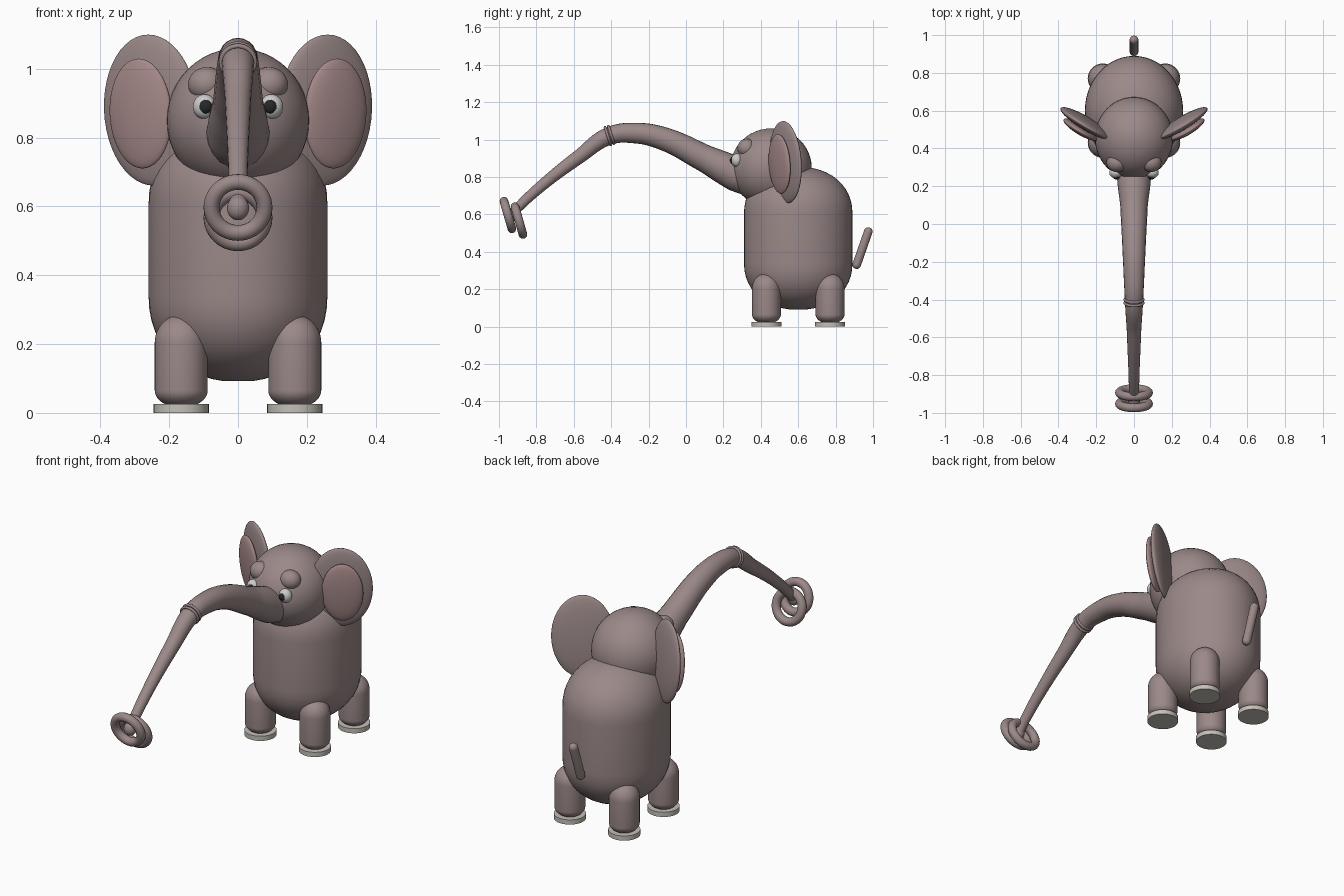
import bpy
import math
from mathutils import Vector

if "Cube" in bpy.data.objects:
    bpy.data.objects.remove(bpy.data.objects["Cube"])


def material(name, rgb):
    m = bpy.data.materials.new(name)
    m.diffuse_color = (*rgb, 1)
    m.use_nodes = True
    m.node_tree.nodes["Principled BSDF"].inputs["Base Color"].default_value = m.diffuse_color
    return m


SKIN = material("skin", (0.33, 0.25, 0.25))
PINK = material("ear_pink", (0.38, 0.25, 0.25))
NAIL = material("nail", (0.55, 0.53, 0.47))
WHITE = material("eye_white", (0.75, 0.78, 0.76))
BLACK = material("pupil_black", (0.02, 0.02, 0.02))


def finish(ob, name, mat, angle=60):
    ob.name = name
    ob.data.materials.append(mat)
    bpy.ops.object.shade_smooth_by_angle(angle=math.radians(angle))
    return ob


def ellipsoid(name, loc, size, mat=SKIN, rot=(0, 0, 0)):
    bpy.ops.mesh.primitive_uv_sphere_add(segments=48, ring_count=24, location=loc, rotation=rot)
    ob = bpy.context.object
    ob.scale = size
    return finish(ob, name, mat)


def ring(name, loc, major, minor, tilt):
    bpy.ops.mesh.primitive_torus_add(location=loc, rotation=(math.radians(tilt), 0, 0),
                                     major_radius=major, minor_radius=minor,
                                     major_segments=48, minor_segments=16)
    return finish(bpy.context.object, name, SKIN)


def tube(name, points):
    """Round tube through (y, z, radius) points on the centre plane."""
    cu = bpy.data.curves.new(name, 'CURVE')
    cu.dimensions = '3D'
    cu.bevel_depth = 1
    cu.bevel_resolution = 8
    cu.use_fill_caps = True
    sp = cu.splines.new('BEZIER')
    sp.bezier_points.add(len(points) - 1)
    for bp, (y, z, r) in zip(sp.bezier_points, points):
        bp.co = (0, y, z)
        bp.radius = r
        bp.handle_left_type = bp.handle_right_type = 'AUTO'
    ob = bpy.data.objects.new(name, cu)
    bpy.context.collection.objects.link(ob)
    bpy.ops.object.select_all(action='DESELECT')
    ob.select_set(True)
    bpy.context.view_layer.objects.active = ob
    bpy.ops.object.convert(target='MESH')
    return finish(bpy.context.object, name, SKIN, 40)


def capsule(name, a, b, rx, ry, dome_a, dome_b, power=2.0):
    """Lathed capsule from a to b with rounded ends of the given heights."""
    a, b = Vector(a), Vector(b)
    length = (b - a).length
    n, steps = 48, 12
    profile = []
    for i in range(1, steps + 1):
        t = i / steps * math.pi / 2
        profile.append((math.sin(t) ** (2 / power), dome_a * (1 - math.cos(t) ** (2 / power))))
    for i in range(steps, 0, -1):
        t = i / steps * math.pi / 2
        profile.append((math.sin(t) ** (2 / power), length - dome_b * (1 - math.cos(t) ** (2 / power))))
    verts = [(rx * r * math.cos(2 * math.pi * k / n), ry * r * math.sin(2 * math.pi * k / n), z)
             for r, z in profile for k in range(n)]
    faces = [(j * n + k, j * n + (k + 1) % n, (j + 1) * n + (k + 1) % n, (j + 1) * n + k)
             for j in range(len(profile) - 1) for k in range(n)]
    faces.append(tuple(reversed(range(n))))
    faces.append(tuple(range(len(verts) - n, len(verts))))
    me = bpy.data.meshes.new(name)
    me.from_pydata(verts, [], faces)
    ob = bpy.data.objects.new(name, me)
    bpy.context.collection.objects.link(ob)
    ob.location = a
    ob.rotation_euler = (b - a).to_track_quat('Z', 'Y').to_euler() if abs((b - a).y) > 1e-4 else (0, 0, 0)
    bpy.ops.object.select_all(action='DESELECT')
    ob.select_set(True)
    bpy.context.view_layer.objects.active = ob
    return finish(ob, name, SKIN)


# Body and head
capsule("body", (0, 0.60, 0.09), (0, 0.60, 0.855), 0.26, 0.29, 0.25, 0.25, 2.15)
ellipsoid("head", (0, 0.455, 0.85), (0.207, 0.217, 0.21))

# Legs with foot pads
for sx in (-1, 1):
    for y, label in ((0.43, "front"), (0.77, "back")):
        x = sx * 0.165
        capsule(label + "_leg", (x, y, 0.015), (x, y, 0.285), 0.077, 0.077, 0.05, 0.08)
        bpy.ops.mesh.primitive_cylinder_add(vertices=48, radius=0.08, depth=0.026, location=(x, y, 0.013))
        finish(bpy.context.object, label + "_foot_pad", NAIL, 30)

# Ears, eyes and brows
for sx in (-1, 1):
    turn = (math.radians(4), 0, sx * math.radians(31))
    ellipsoid("ear", (sx * 0.253, 0.532, 0.88), (0.158, 0.032, 0.22), SKIN, turn)
    ellipsoid("ear_pad", (sx * 0.283, 0.500, 0.87), (0.104, 0.026, 0.16), PINK, turn)
    ellipsoid("eye", (sx * 0.097, 0.272, 0.89), (0.034, 0.03, 0.036), WHITE)
    ellipsoid("pupil", (sx * 0.094, 0.250, 0.89), (0.019, 0.014, 0.020), BLACK)
    ellipsoid("brow", (sx * 0.09, 0.325, 0.955), (0.055, 0.05, 0.05))

# Trunk with collar rings and the double ring at its tip
tube("trunk", [(0.36, 0.78, 0.088), (0.27, 0.815, 0.092), (0.20, 0.85, 0.086), (0.10, 0.90, 0.073),
               (-0.12, 1.005, 0.062), (-0.27, 1.035, 0.055), (-0.41, 1.02, 0.048),
               (-0.57, 0.91, 0.038), (-0.77, 0.755, 0.030), (-0.90, 0.635, 0.026), (-0.94, 0.59, 0.027)])
ellipsoid("trunk_tip", (0, -0.935, 0.595), (0.032, 0.03, 0.035))
for y, z in ((-0.400, 1.026), (-0.418, 1.020)):
    ring("trunk_collar", (0, y, z), 0.049, 0.007, 108)
ring("tip_ring_front", (0, -0.952, 0.597), 0.077, 0.023, 106)
ring("tip_ring_back", (0, -0.893, 0.567), 0.077, 0.023, 106)

# Tail
capsule("tail", (0, 0.905, 0.31), (0, 0.982, 0.53), 0.023, 0.023, 0.023, 0.023)
